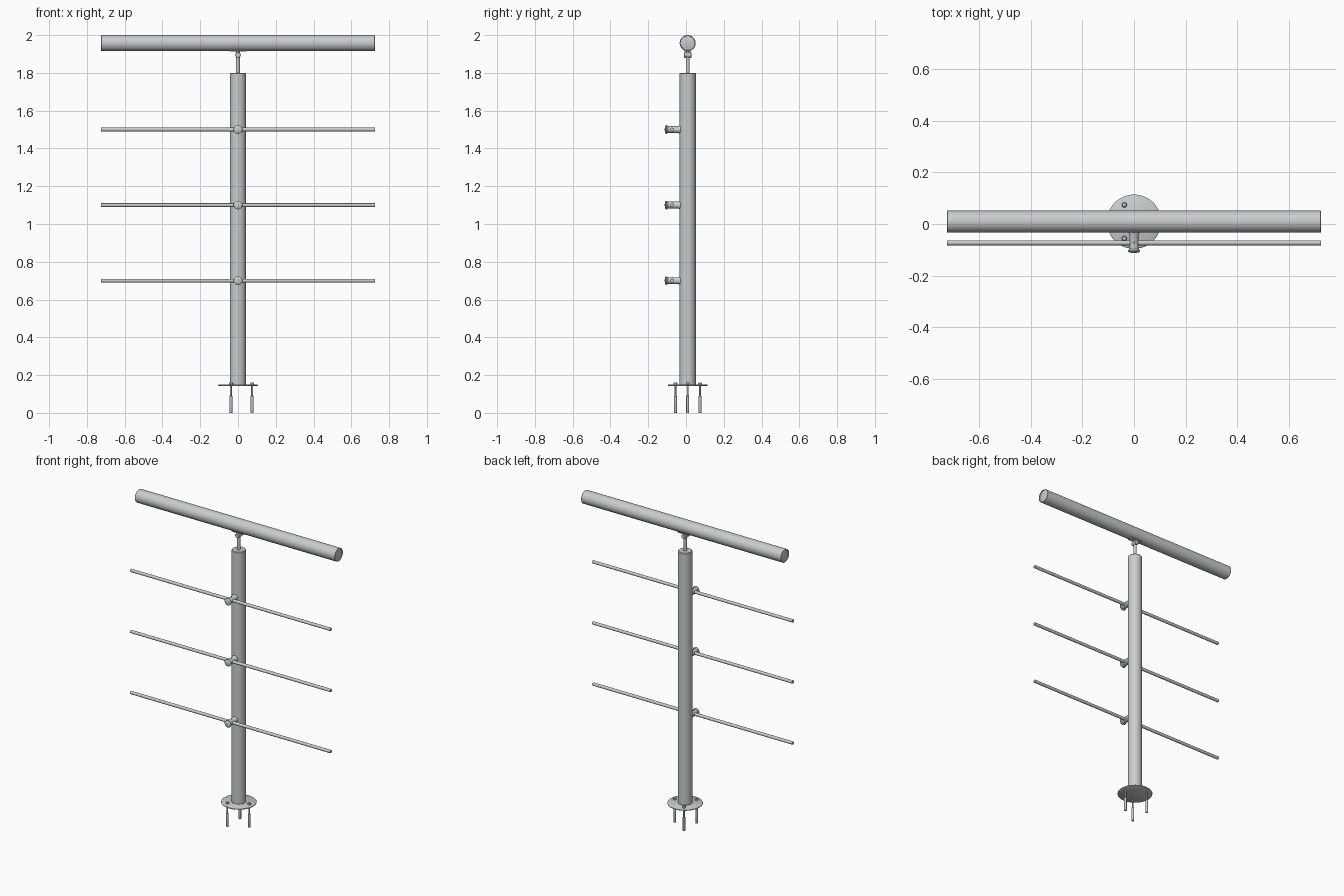
import bpy, bmesh, math
from mathutils import Matrix, Vector

if "Cube" in bpy.data.objects:
    bpy.data.objects.remove(bpy.data.objects["Cube"])

steel = bpy.data.materials.new("brushed steel")
steel.diffuse_color = (0.58, 0.61, 0.62, 1)
steel.use_nodes = True
steel.node_tree.nodes["Principled BSDF"].inputs["Base Color"].default_value = steel.diffuse_color

CY = 0.009          # depth position of the post axis
ROD_Y = -0.073      # depth position of the thin rods


def lathe(name, profile, loc=(0, 0, 0), axis=(0, 0, 1), sides=32, angle=35):
    """Revolve (radius, height) points around an axis; closes on radius 0."""
    bm = bmesh.new()
    rings = []
    for r, h in profile:
        if r == 0:
            rings.append([bm.verts.new((0, 0, h))])
        else:
            rings.append([bm.verts.new((r * math.cos(2 * math.pi * i / sides),
                                        r * math.sin(2 * math.pi * i / sides), h))
                          for i in range(sides)])
    for a, b in zip(rings, rings[1:]):
        for i in range(sides):
            j = (i + 1) % sides
            quad = [a[i % len(a)], a[j % len(a)], b[j % len(b)], b[i % len(b)]]
            bm.faces.new(list(dict.fromkeys(quad)))
    bmesh.ops.recalc_face_normals(bm, faces=bm.faces)
    rot = Vector((0, 0, 1)).rotation_difference(Vector(axis)).to_matrix().to_4x4()
    bm.transform(Matrix.Translation(loc) @ rot)
    mesh = bpy.data.meshes.new(name)
    bm.to_mesh(mesh)
    bm.free()
    mesh.materials.append(steel)
    obj = bpy.data.objects.new(name, mesh)
    bpy.context.collection.objects.link(obj)
    bpy.ops.object.select_all(action='DESELECT')
    obj.select_set(True)
    bpy.context.view_layer.objects.active = obj
    bpy.ops.object.shade_smooth_by_angle(angle=math.radians(angle))
    return obj


def rod(name, r, h0, h1, loc=(0, 0, 0), axis=(0, 0, 1), sides=24, bevel=0.001):
    """Solid cylinder with slightly eased rims."""
    return lathe(name, [(0, h0), (r - bevel, h0), (r, h0 + bevel),
                        (r, h1 - bevel), (r - bevel, h1), (0, h1)], loc, axis, sides)


# Post, with an eased top edge
rod("post", 0.043, 0.147, 1.80, (0, CY, 0), sides=40, bevel=0.004)

# Round base plate
lathe("base_plate", [(0, 0.142), (0.102, 0.142), (0.105, 0.144),
                     (0.105, 0.148), (0.102, 0.150), (0, 0.150)],
      (0, CY, 0), sides=48, angle=60)

# Three anchor bolts: expansion sleeve, thinner shank and domed head
for k in range(3):
    a = math.radians(120 * k)
    lathe("anchor_bolt", [(0, 0), (0.007, 0), (0.008, 0.002), (0.008, 0.088),
                          (0.005, 0.092), (0.005, 0.150), (0.010, 0.150),
                          (0.010, 0.157), (0.007, 0.161), (0, 0.162)],
          (0.075 * math.cos(a), CY + 0.075 * math.sin(a), 0), sides=16)

# Thin rods with their holders and set screws
for z in (0.70, 1.10, 1.50):
    rod("infill_rod", 0.010, -0.725, 0.725, (0, ROD_Y, z), (1, 0, 0))
    lathe("rod_holder", [(0, 0.113), (0.010, 0.112), (0.018, 0.110), (0.023, 0.106),
                         (0.023, 0.102), (0.018, 0.096), (0.018, 0.042),
                         (0.021, 0.036), (0.021, 0.025), (0, 0.025)],
          (0, 0, z), (0, -1, 0))
    rod("set_screw", 0.005, 0.010, 0.0195, (0, ROD_Y, z), sides=12)

# Pin, hinge barrel, neck and saddle carrying the handrail
rod("support_pin", 0.010, 1.79, 1.895, (0, CY, 0))
rod("hinge_barrel", 0.015, -0.019, 0.019, (0, CY, 1.895), (0, 1, 0), bevel=0.002)
rod("saddle_neck", 0.010, 1.895, 1.925, (0, CY, 0))
bpy.ops.mesh.primitive_cube_add(size=1, location=(0, CY, 1.9165))
saddle = bpy.context.object
saddle.name = "saddle"
saddle.scale = (0.085, 0.034, 0.009)
saddle.data.materials.append(steel)

# Handrail with rims and shallow domed end caps
R, L = 0.0425, 0.725
end = [(R, L - 0.002), (R - 0.002, L), (R - 0.004, L), (R - 0.005, L - 0.005),
       (0.028, L - 0.003), (0.014, L - 0.001), (0, L)]
lathe("handrail", [(r, -h) for r, h in reversed(end)] + end,
      (0, CY, 2 - R), (1, 0, 0), sides=48)
